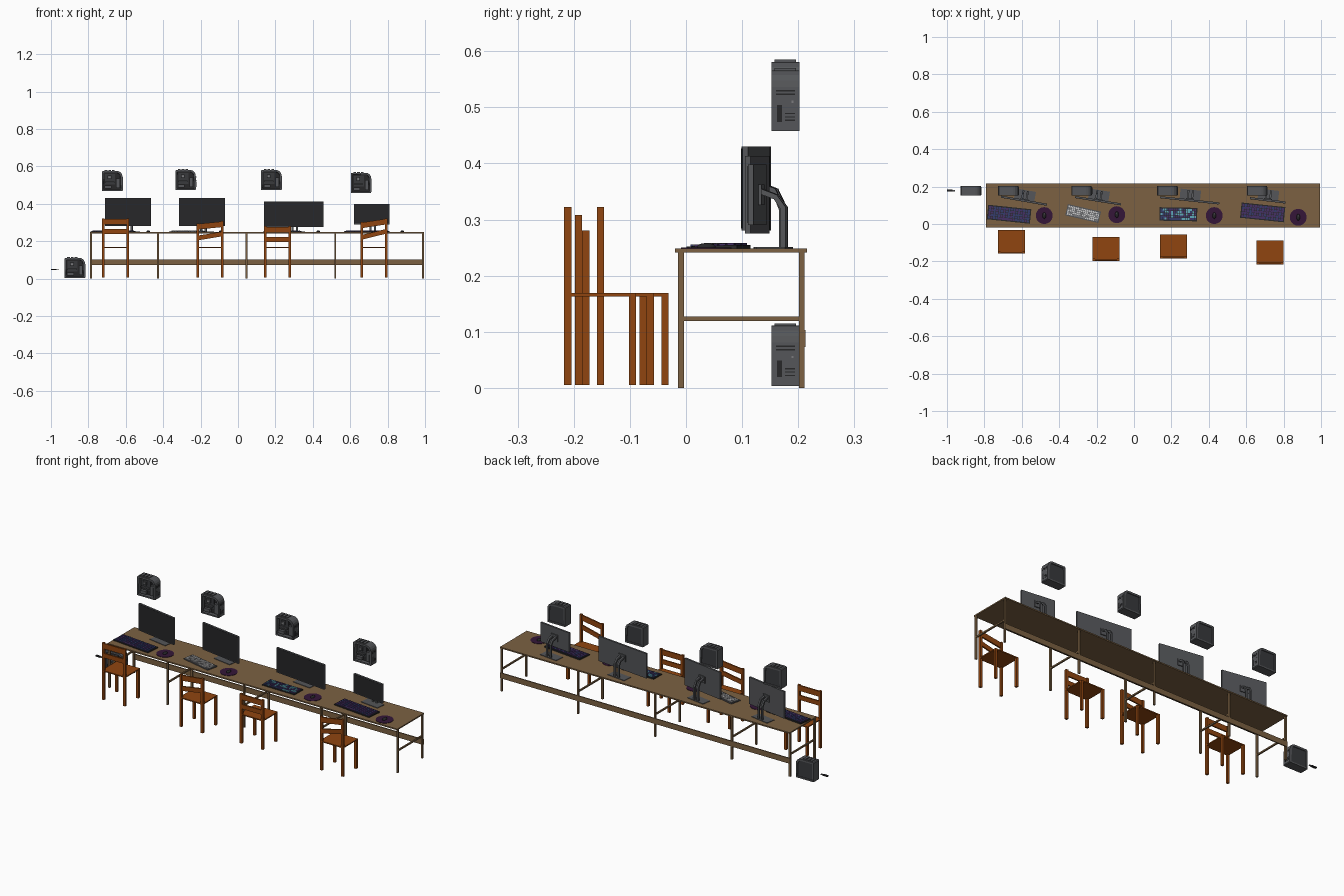
import bpy, bmesh, math, random
from mathutils import Matrix, Vector

if "Cube" in bpy.data.objects:
    bpy.data.objects.remove(bpy.data.objects["Cube"])

random.seed(4)


def mat(name, r, g, b):
    m = bpy.data.materials.new(name)
    m.diffuse_color = (r, g, b, 1)
    m.use_nodes = True
    m.node_tree.nodes["Principled BSDF"].inputs["Base Color"].default_value = m.diffuse_color
    return m


WOOD = mat("desk_wood", 0.2, 0.12, 0.055)
ORANGE = mat("chair_wood", 0.28, 0.06, 0.005)
BLACK = mat("black", 0.02, 0.02, 0.022)
DARK = mat("dark_grey", 0.04, 0.042, 0.046)
GREY = mat("mid_grey", 0.09, 0.093, 0.1)
LIGHT = mat("light_grey", 0.2, 0.2, 0.21)
NAVY = mat("navy", 0.035, 0.045, 0.15)
PURPLE = mat("purple", 0.06, 0.03, 0.13)
PAD = mat("pad_purple", 0.035, 0.008, 0.04)
WHITE = mat("white_key", 0.55, 0.55, 0.58)
CYAN = mat("cyan_key", 0.12, 0.4, 0.5)


class Part:
    """One mesh object gathered from boxes, tubes and discs."""

    def __init__(self, name, *mats):
        self.name, self.mats, self.bm = name, mats, bmesh.new()

    def box(self, x0, x1, y0, y1, z0, z1, mi=0, skew=0):
        vs = bmesh.ops.create_cube(self.bm, size=1)["verts"]
        for v in vs:
            s = v.co + Vector((0.5, 0.5, 0.5))
            v.co = (x0 + s.x * (x1 - x0), y0 + s.y * (y1 - y0),
                    z0 + s.z * (z1 - z0) + skew * (s.x - 1))
        for f in {f for v in vs for f in v.link_faces}:
            f.material_index = mi
        return vs

    def disc(self, x, y, z0, z1, r, n=24, mi=0):
        m = Matrix.Translation((x, y, (z0 + z1) / 2))
        vs = bmesh.ops.create_cone(self.bm, cap_ends=True, segments=n, radius1=r,
                                   radius2=r, depth=z1 - z0, matrix=m)["verts"]
        for f in {f for v in vs for f in v.link_faces}:
            f.material_index = mi

    def prism(self, pts, x0, x1, axis="x"):
        """Extrude an outline: (y, z) along x, or (x, z) along y."""
        put = (lambda p, t: (t, *p)) if axis == "x" else (lambda p, t: (p[0], t, p[1]))
        a, b = ([self.bm.verts.new(put(p, t)) for p in pts] for t in (x0, x1))
        n = len(pts)
        caps = [self.bm.faces.new(a), self.bm.faces.new(b[::-1])]
        for i in range(n):
            j = (i + 1) % n
            self.bm.faces.new((a[j], a[i], b[i], b[j]))
        bmesh.ops.recalc_face_normals(self.bm, faces=self.bm.faces[:])
        return caps

    def done(self, loc=(0, 0, 0), deg=0):
        me = bpy.data.meshes.new(self.name)
        self.bm.to_mesh(me)
        self.bm.free()
        for m in self.mats:
            me.materials.append(m)
        ob = bpy.data.objects.new(self.name, me)
        ob.location, ob.rotation_euler.z = loc, math.radians(deg)
        bpy.context.collection.objects.link(ob)
        return ob


# long desk: top, leg frames and back rail
TOP = 0.248
p = Part("desk_top", WOOD)
p.box(-0.79, 0.995, -0.02, 0.216, 0.241, TOP)
p.done()
p = Part("desk_frame", WOOD)
for x in (-0.785, -0.427, 0.045, 0.52, 0.99):
    p.box(x - 0.005, x + 0.005, -0.014, -0.004, 0, 0.241)
    p.box(x - 0.005, x + 0.005, 0.201, 0.211, 0, 0.241)
    p.box(x - 0.004, x + 0.004, -0.004, 0.201, 0.119, 0.127)
p.box(-0.79, 0.995, 0.207, 0.213, 0.073, 0.103)
p.done()


# chairs: back posts sit on the -y side, the slats slant on two of them
def chair(x, y, top, skew):
    w, d, t = 0.072, 0.128, 0.013
    c = Part("chair", ORANGE)
    c.box(-w, w, 0, d, 0.163, 0.169)
    for x0, h in ((-w, top - skew), (w - t, top)):
        c.box(x0, x0 + t, 0, t, 0.005, h)
        c.box(x0, x0 + t, d - t, d, 0.005, 0.164)
    c.box(-w + t, w - t, 0.002, 0.010, top - 0.033, top - 0.003, skew=skew)
    c.box(-w + t, w - t, 0.002, 0.010, top - 0.083, top - 0.058, skew=skew * 1.6)
    c.done((x, y, 0))


for args in ((-0.655, -0.159, 0.322, 0), (-0.15, -0.198, 0.308, 0.012),
             (0.212, -0.185, 0.28, 0), (0.728, -0.217, 0.322, 0.018)):
    chair(*args)


# monitors: panel, rear housing, twin bent struts and a flat foot
def monitor(x, y, w, z0, z1, deg):
    m = Part("monitor", GREY, BLACK)
    w /= 2
    m.box(-w, w, -0.005, 0.005, z0, z1)
    m.box(-w + 0.003, w - 0.003, -0.006, -0.004, z0 + 0.004, z1 - 0.003, 1)
    zc = (z0 + z1) / 2
    m.box(-0.022, 0.022, 0.005, 0.010, zc - 0.018, zc + 0.018)
    m.done((x, y, 0), deg)
    s = Part("monitor_stand", GREY)
    s.box(-0.055, 0.055, 0.005, 0.057, TOP, TOP + 0.003)
    side = [(0.044, TOP), (0.044, 0.318), (0.032, zc - 0.008), (0.008, zc + 0.001),
            (0.008, zc + 0.011), (0.037, zc), (0.053, 0.322), (0.053, TOP)]
    for x0 in (-0.017, 0.007):
        s.prism(side, x0, x0 + 0.01)
    s.done((x, y, 0), deg)


for args in ((-0.588, 0.125, 0.248, 0.28, 0.43, -10), (-0.192, 0.125, 0.248, 0.28, 0.43, -9),
             (0.298, 0.127, 0.318, 0.275, 0.413, -6), (0.715, 0.127, 0.192, 0.29, 0.398, -7)):
    monitor(*args)


# keyboards: slightly wedged tray with rows of keys
def keyboard(x, y, w, d, deg, tray, keys):
    k = Part("keyboard", tray, *keys)
    for v in k.box(-w / 2, w / 2, -d / 2, d / 2, 0, 0.004):
        if v.co.z > 0 and v.co.y > 0:
            v.co.z += 0.003
    cols, rows = 17, 5
    sx, sy = (w - 0.01) / cols, (d - 0.01) / rows
    for r in range(rows):
        y0 = -d / 2 + 0.005 + r * sy
        z = 0.003 + 0.003 * (r + 0.5) / rows
        c = 0
        while c < cols:
            n = 6 if (r == 0 and c == 4) else 1
            x0 = -w / 2 + 0.005 + c * sx
            k.box(x0 + 0.001, x0 + n * sx - 0.001, y0 + 0.001, y0 + sy - 0.001, z, z + 0.004,
                  random.randint(1, len(keys)))
            c += n
    k.done((x, y, TOP), deg)


keyboard(-0.668, 0.052, 0.232, 0.078, -6, BLACK, (NAVY, PURPLE, NAVY))
keyboard(-0.272, 0.056, 0.182, 0.062, -13, GREY, (WHITE, WHITE, LIGHT))
keyboard(0.237, 0.052, 0.202, 0.072, -1, BLACK, (CYAN, NAVY, CYAN, PURPLE))
keyboard(0.688, 0.062, 0.235, 0.082, -6, BLACK, (PURPLE, PURPLE, NAVY))

# round mouse pads, each with a mouse
for x, y in ((-0.48, 0.045), (-0.092, 0.05), (0.429, 0.045), (0.878, 0.036)):
    p = Part("mouse_pad", PAD)
    p.disc(x, y, TOP, TOP + 0.002, 0.045, 32)
    p.done()
    p = Part("mouse", BLACK, LIGHT)
    bmesh.ops.create_uvsphere(p.bm, u_segments=16, v_segments=8, radius=1,
                              matrix=Matrix.Diagonal((0.010, 0.017, 0.007, 1)))
    p.box(-0.0015, 0.0015, 0.004, 0.010, 0.004, 0.0075, 1)
    p.done((x, y, TOP + 0.003)).modifiers.new("smooth", "WEIGHTED_NORMAL")


# computer towers: rounded case, open side with components, front bays on +x
def tower(x, z):
    w, h, d = 0.112, 0.112, 0.05
    c = Part("computer_tower", GREY, BLACK, DARK)
    pts = [(0, 0), (w - 0.003, 0), (w - 0.003, h - 0.034)]
    pts += [(w - 0.033 + 0.03 * math.cos(a), h - 0.034 + 0.03 * math.sin(a))
            for a in (math.pi / 8 * i for i in range(1, 5))]
    pts += [(0.004, h - 0.004), (0, h - 0.008)]
    near, far = c.prism(pts, 0, d, "y")
    for f, depth, mi in ((near, -0.020, 1), (far, -0.004, 2)):
        bmesh.ops.inset_individual(c.bm, faces=[f], thickness=0.011, depth=0)
        bmesh.ops.inset_individual(c.bm, faces=[f], thickness=0.001, depth=depth)
        f.material_index = mi
    c.done((x, 0.152, z))
    q = Part("tower_components", DARK, GREY, LIGHT)
    q.box(0.016, 0.070, 0.016, 0.021, 0.034, 0.092)
    q.box(0.014, 0.050, 0.004, 0.021, 0.014, 0.030, 1)
    q.box(0.016, 0.066, 0.007, 0.016, 0.044, 0.051, 1)
    q.box(0.076, 0.095, 0.005, 0.021, 0.016, 0.068, 1)
    q.box(0.030, 0.050, 0.007, 0.016, 0.064, 0.084, 1)
    q.box(0.035, 0.045, 0.005, 0.007, 0.069, 0.079, 2)
    q.done((x, 0.152, z))
    b = Part("tower_front", GREY, BLACK, LIGHT)
    b.box(w - 0.003, w - 0.001, 0.003, d - 0.003, 0.004, h - 0.036)
    for z0 in (0.064, 0.070):
        b.box(w - 0.001, w, 0.008, d - 0.008, z0, z0 + 0.0025, 1)
    b.box(w - 0.001, w, 0.010, 0.019, 0.016, 0.046, 1)
    for z0 in (0.018, 0.024, 0.030):
        b.box(w - 0.001, w, 0.024, 0.042, z0, z0 + 0.002, 1)
    b.box(w - 0.001, w, 0.036, 0.040, 0.050, 0.054, 2)
    for x0 in (0.014, 0.034, 0.054):
        b.box(x0, x0 + 0.014, 0.006, d - 0.006, h - 0.005, h, 0)
    b.done((x, 0.152, z))


for x, z in ((-0.727, 0.468), (-0.335, 0.473), (0.124, 0.473), (0.603, 0.458), (-0.927, 0.003)):
    tower(x, z)

# small memory stick beside the floor tower
p = Part("memory_stick", BLACK, LIGHT)
p.box(-1.0, -0.97, 0.173, 0.185, 0.045, 0.051)
p.box(-0.97, -0.957, 0.175, 0.183, 0.046, 0.050, 1)
p.done()
